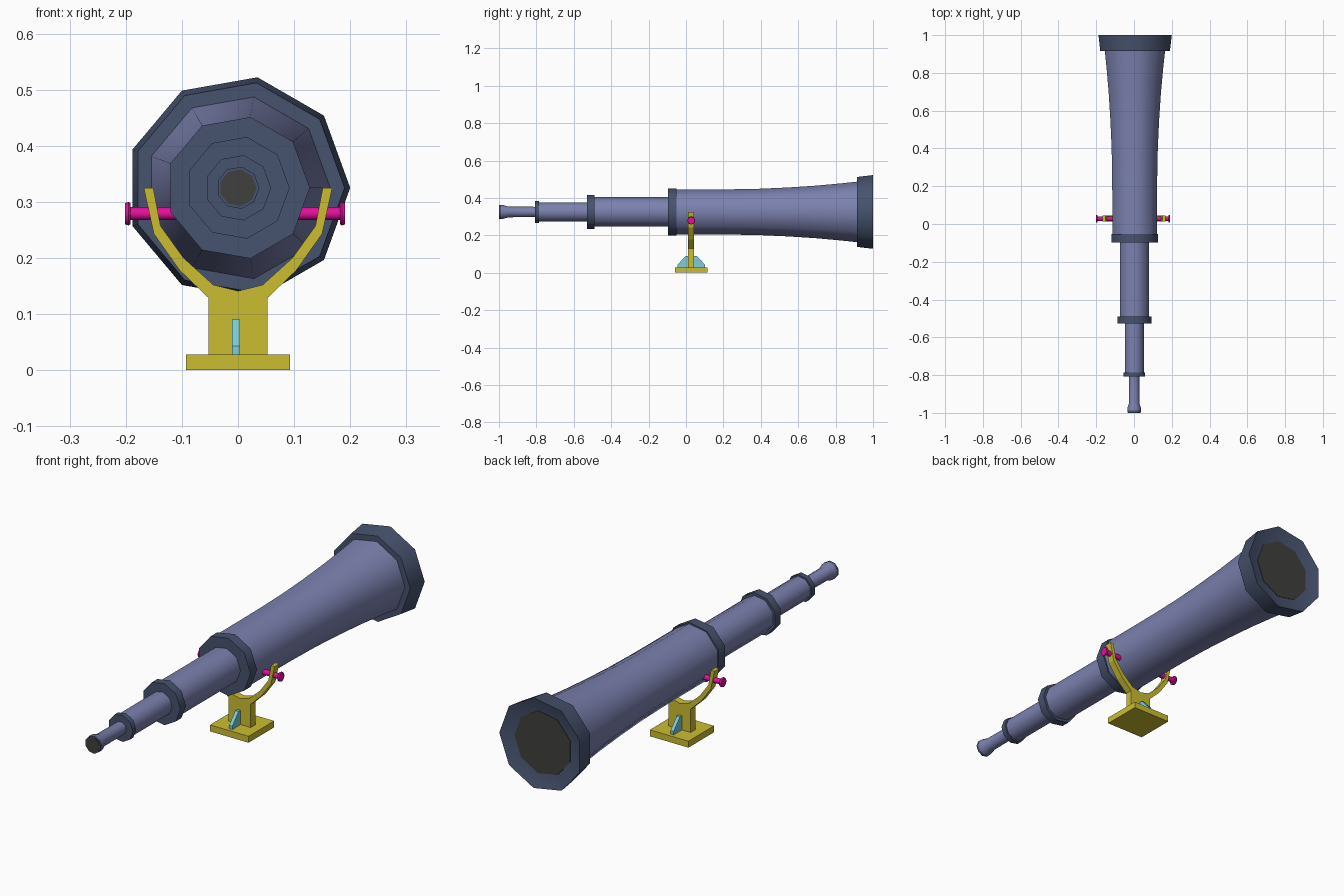
import bpy, bmesh, math

cube = bpy.data.objects.get("Cube")
if cube:
    bpy.data.objects.remove(cube)

AXIS_Z = 0.325    # height of the optical axis
MOUNT_Y = 0.028   # centre of the stand along the tube


def material(name, rgb):
    m = bpy.data.materials.new(name)
    m.use_nodes = True
    m.diffuse_color = (*rgb, 1)
    m.node_tree.nodes["Principled BSDF"].inputs["Base Color"].default_value = (*rgb, 1)
    return m


TUBE = material("slate violet", (0.2, 0.22, 0.43))
COLLAR = material("dark slate blue", (0.062, 0.085, 0.155))
GLASS = material("charcoal glass", (0.05, 0.05, 0.047))
BRASS = material("yellow", (0.6, 0.51, 0.03))
PIN = material("magenta", (0.78, 0.005, 0.33))
RIB = material("pale cyan", (0.2, 0.62, 0.68))


def finish(name, bm, mat, smooth=None):
    bmesh.ops.recalc_face_normals(bm, faces=bm.faces)
    me = bpy.data.meshes.new(name)
    bm.to_mesh(me)
    bm.free()
    me.materials.append(mat)
    ob = bpy.data.objects.new(name, me)
    bpy.context.collection.objects.link(ob)
    if smooth:
        bpy.ops.object.select_all(action='DESELECT')
        ob.select_set(True)
        bpy.context.view_layer.objects.active = ob
        bpy.ops.object.shade_smooth_by_angle(angle=math.radians(smooth))
    return ob


def lathe(name, profile, mat, sides=9, axis='Y', centre=(0, 0, AXIS_Z), smooth=45):
    """Sweep (position, radius) pairs around the Y or X axis and cap both ends."""
    bm = bmesh.new()
    rings = []
    for p, r in profile:
        ring = []
        for i in range(sides):
            a = math.tau * i / sides
            u, v = r * math.cos(a), r * math.sin(a)
            x, y = (u, p) if axis == 'Y' else (p, u)
            ring.append(bm.verts.new((centre[0] + x, centre[1] + y, centre[2] + v)))
        rings.append(ring)
    for a, b in zip(rings, rings[1:]):
        for i in range(sides):
            j = (i + 1) % sides
            bm.faces.new((a[i], a[j], b[j], b[i]))
    bm.faces.new(rings[0])
    bm.faces.new(rings[-1])
    return finish(name, bm, mat, smooth)


def box(name, x, y, z, mat):
    bm = bmesh.new()
    bmesh.ops.create_cube(bm, size=1)
    for v in bm.verts:
        for k, (lo, hi) in enumerate((x, y, z)):
            v.co[k] = lo if v.co[k] < 0 else hi
    return finish(name, bm, mat)


# Telescoping tubes
lathe("main_tube", [(-0.06, 0.122), (0.1, 0.122), (0.25, 0.123), (0.4, 0.126),
                    (0.55, 0.133), (0.7, 0.143), (0.83, 0.155), (0.93, 0.166)], TUBE)
lathe("middle_tube", [(-0.51, 0.08), (-0.06, 0.08)], TUBE)
lathe("small_tube", [(-0.8, 0.052), (-0.5, 0.052)], TUBE)
lathe("eyepiece_tube", [(-0.99, 0.038), (-0.975, 0.037), (-0.95, 0.029),
                        (-0.79, 0.028)], TUBE)

# Collars at each joint
for name, y0, y1, r in (("main_collar", -0.097, -0.052, 0.128),
                        ("middle_collar", -0.528, -0.49, 0.092),
                        ("small_collar", -0.808, -0.785, 0.059),
                        ("eyepiece_rim", -0.999, -0.988, 0.038)):
    lathe(name, [(y0, r), (y1, r)], COLLAR)

# Objective rim with a shallow dished back, and the lenses
lathe("objective_rim", [(0.915, 0.19), (1.0, 0.2), (0.982, 0.138)], COLLAR)
lathe("objective_lens", [(0.98, 0.138), (0.984, 0.138)], GLASS)
lathe("eyepiece_lens", [(-1.0, 0.033), (-0.996, 0.033)], GLASS)

# Stand
box("base_plate", (-0.093, 0.093), (MOUNT_Y - 0.088, MOUNT_Y + 0.088), (0, 0.028), BRASS)
box("post", (-0.053, 0.053), (MOUNT_Y - 0.016, MOUNT_Y + 0.016), (0.028, 0.14), BRASS)

# Curved yoke: half section mirrored across x
inner = [(0, 0.141), (0.044, 0.152), (0.097, 0.2), (0.138, 0.257), (0.151, 0.325)]
outer = [(0, 0.115), (0.054, 0.13), (0.104, 0.178), (0.15, 0.243), (0.168, 0.325)]
bm = bmesh.new()
for s in (1, -1):
    ring = [[bm.verts.new((s * x, MOUNT_Y + d, z)) for x, z, d in
             ((*i, -0.016), (*o, -0.016), (*o, 0.016), (*i, 0.016))]
            for i, o in zip(inner, outer)]
    for a, b in zip(ring, ring[1:]):
        for k in range(4):
            n = (k + 1) % 4
            bm.faces.new((a[k], a[n], b[n], b[k]))
    bm.faces.new(ring[-1])
bmesh.ops.remove_doubles(bm, verts=bm.verts, dist=0.0001)
finish("yoke", bm, BRASS)

# Gusset ribs in front of and behind the post
for name, s in (("front_rib", -1), ("back_rib", 1)):
    bm = bmesh.new()
    section = [(0.01, 0.028), (0.073, 0.028), (0.073, 0.043), (0.03, 0.09), (0.01, 0.09)]
    face = bm.faces.new([bm.verts.new((-0.011, MOUNT_Y + s * y, z)) for y, z in section])
    ext = bmesh.ops.extrude_face_region(bm, geom=[face])["geom"]
    bmesh.ops.translate(bm, vec=(0.015, 0, 0),
                        verts=[v for v in ext if isinstance(v, bmesh.types.BMVert)])
    finish(name, bm, RIB)

# Pivot pins with flat heads
for name, s in (("left_pin", 1), ("right_pin", -1)):
    lathe(name, [(s * x, r) for x, r in ((0.1, 0.0115), (0.187, 0.0115), (0.187, 0.019),
                                         (0.19, 0.021), (0.196, 0.019))],
          PIN, sides=12, axis='X', centre=(-0.005, MOUNT_Y, 0.279))
